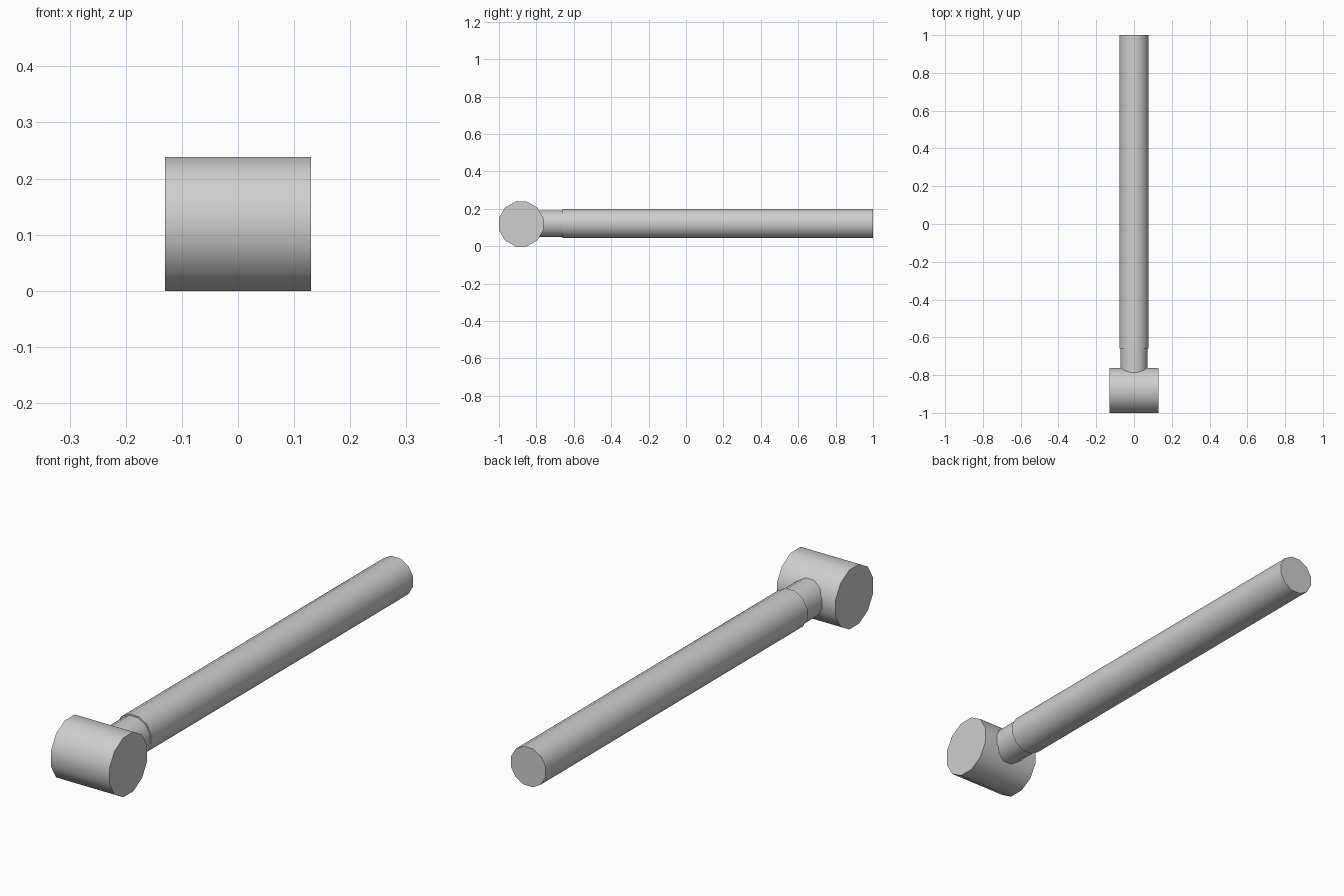
import bpy
import bmesh
import math
from mathutils import Matrix

cube = bpy.data.objects.get("Cube")
if cube:
    bpy.data.objects.remove(cube, do_unlink=True)

GREY = (0.62, 0.62, 0.62, 1.0)
SIDES = 12
AXIS_Z = 0.119

mat = bpy.data.materials.new("plain grey")
mat.use_nodes = True
mat.diffuse_color = GREY
mat.node_tree.nodes["Principled BSDF"].inputs["Base Color"].default_value = GREY


def cylinder(name, half_width, start, end, axis, centre):
    """Capped cylinder along an axis, flat sides squared to the frame."""
    bm = bmesh.new()
    radius = half_width / math.cos(math.pi / SIDES)
    bmesh.ops.create_cone(bm, cap_ends=True, segments=SIDES,
                          radius1=radius, radius2=radius, depth=end - start)
    turn = Matrix.Rotation(math.pi / SIDES, 4, 'Z')
    tilt = Matrix.Rotation(math.pi / 2, 4, 'Y' if axis == 'X' else 'X')
    bm.transform(Matrix.Translation(centre) @ tilt @ turn)
    mesh = bpy.data.meshes.new(name)
    bm.to_mesh(mesh)
    bm.free()
    mesh.materials.append(mat)
    obj = bpy.data.objects.new(name, mesh)
    bpy.context.collection.objects.link(obj)
    bpy.ops.object.select_all(action='DESELECT')
    obj.select_set(True)
    bpy.context.view_layer.objects.active = obj
    bpy.ops.object.shade_smooth_by_angle(angle=math.radians(40))
    return obj


# Crosswise head
cylinder("head", 0.119, -0.13, 0.13, 'X', (0, -0.881, AXIS_Z))

# Slightly slimmer neck running into the head, then the long handle
for name, half_width, start, end in (("neck", 0.071, -0.86, -0.655),
                                     ("handle", 0.077, -0.66, 1.0)):
    cylinder(name, half_width, start, end, 'Y', (0, (start + end) / 2, AXIS_Z + 0.002))
